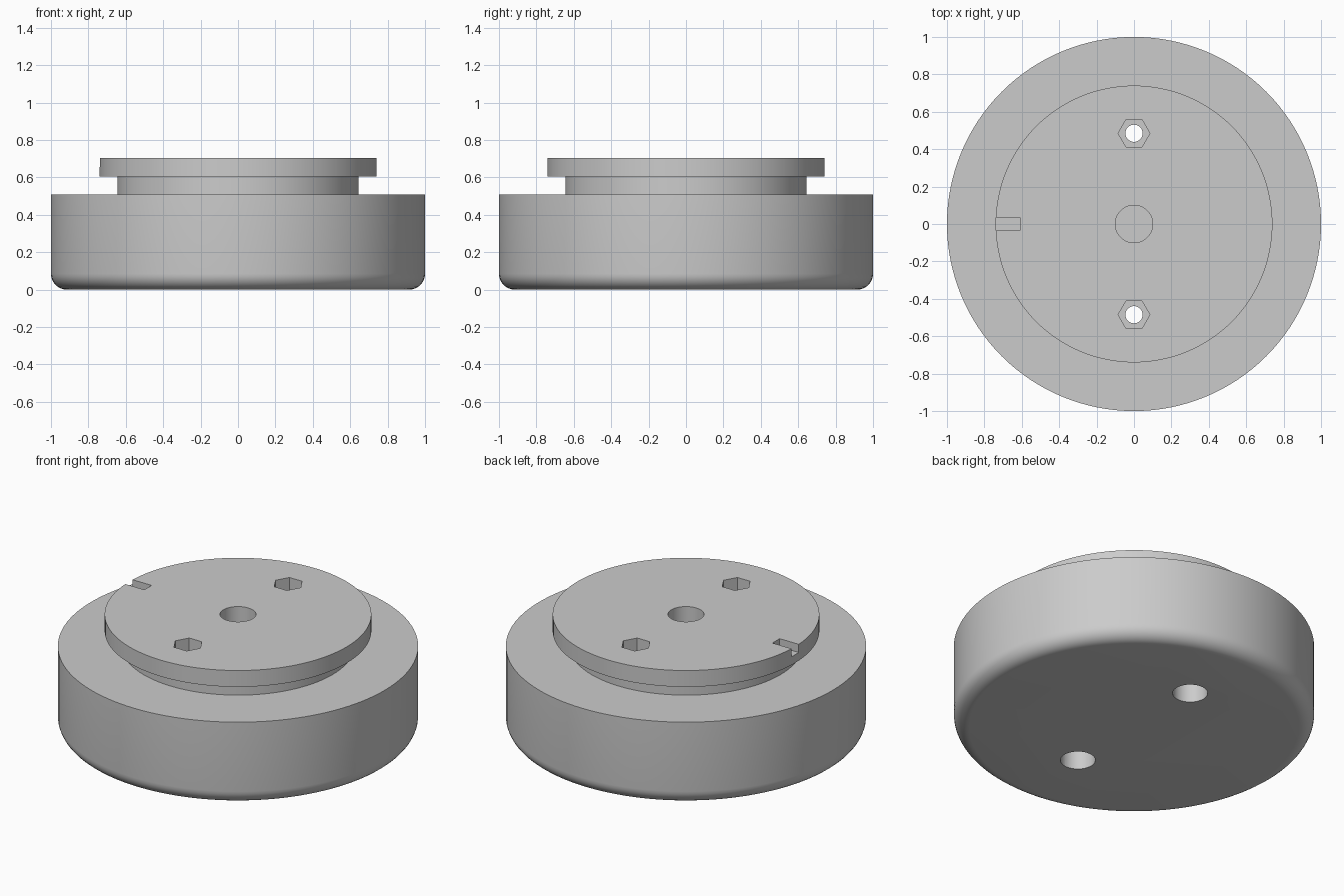
import bpy, bmesh, math

if "Cube" in bpy.data.objects:
    bpy.data.objects.remove(bpy.data.objects["Cube"])

SEG = 128
TOP = 0.705

grey = bpy.data.materials.new("light grey")
grey.use_nodes = True
grey.diffuse_color = (0.6, 0.6, 0.6, 1)
grey.node_tree.nodes["Principled BSDF"].inputs["Base Color"].default_value = grey.diffuse_color


def finish(name, bm):
    bmesh.ops.recalc_face_normals(bm, faces=bm.faces)
    mesh = bpy.data.meshes.new(name)
    bm.to_mesh(mesh)
    bm.free()
    mesh.materials.append(grey)
    obj = bpy.data.objects.new(name, mesh)
    bpy.context.collection.objects.link(obj)
    return obj


def lathe(name, profile):
    """Stack of rings with a flat cap at each end."""
    bm = bmesh.new()
    rings = [[bm.verts.new((r * math.cos(math.tau * i / SEG), r * math.sin(math.tau * i / SEG), z))
              for i in range(SEG)] for r, z in profile]
    for low, high in zip(rings, rings[1:]):
        for i in range(SEG):
            j = (i + 1) % SEG
            bm.faces.new((low[i], low[j], high[j], high[i]))
    bm.faces.new(rings[0])
    bm.faces.new(rings[-1])
    return finish(name, bm)


def prism(name, sides, radius, bottom, top, y=0):
    bpy.ops.mesh.primitive_cylinder_add(vertices=sides, radius=radius, depth=top - bottom,
                                        location=(0, y, (top + bottom) / 2))
    obj = bpy.context.object
    obj.name = name
    if sides == 6:
        # turn a corner towards +x
        obj.rotation_euler.z = math.pi / 2
    obj.data.materials.append(grey)
    return obj


# Body: rounded foot, broad drum, narrow neck and overhanging cap
fillet = 0.085
profile = [(1 - fillet + fillet * math.sin(a), fillet - fillet * math.cos(a))
           for a in (math.pi / 2 * k / 8 for k in range(9))]
profile += [(1, 0.51), (0.645, 0.51), (0.645, 0.605), (0.74, 0.605), (0.74, TOP)]
body = lathe("grooved_base", profile)

# Cutters: centre socket, two bolt holes with hex nut pockets and counterbores
cutters = [prism("centre_socket_cutter", 64, 0.1, TOP - 0.3, 1)]
for side, y in (("back", 0.485), ("front", -0.485)):
    cutters += [prism(side + "_bolt_cutter", 32, 0.046, -0.2, 1, y),
                prism(side + "_nut_cutter", 6, 0.085, TOP - 0.15, 1, y),
                prism(side + "_counterbore_cutter", 48, 0.097, -0.2, 0.2, y)]

# Index notch in the cap rim
bpy.ops.mesh.primitive_cube_add(size=1, location=(-0.71, 0, 0.755))
notch = bpy.context.object
notch.name = "notch_cutter"
notch.scale = (0.2, 0.07, 0.2)
notch.data.materials.append(grey)
cutters.append(notch)

bpy.context.view_layer.objects.active = body
for cutter in cutters:
    mod = body.modifiers.new(cutter.name, "BOOLEAN")
    mod.operation = "DIFFERENCE"
    mod.solver = "EXACT"
    mod.object = cutter
    bpy.ops.object.modifier_apply(modifier=mod.name)
for cutter in cutters:
    bpy.data.objects.remove(cutter)

bpy.ops.object.select_all(action="DESELECT")
body.select_set(True)
bpy.context.view_layer.objects.active = body
bpy.ops.object.shade_smooth_by_angle(angle=math.radians(30))
